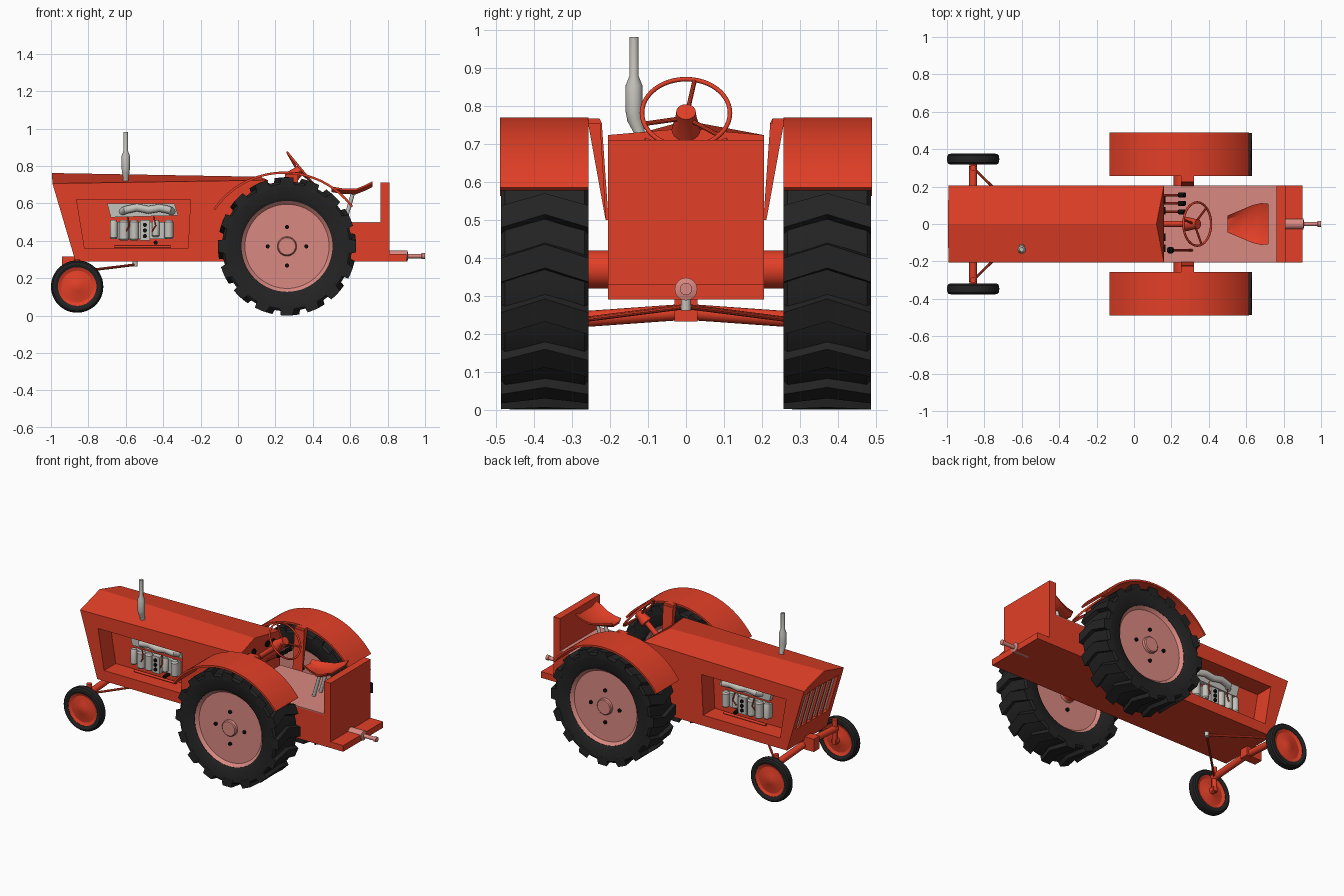
import bpy, bmesh
from math import sin, cos, pi, atan2
from mathutils import Vector

if "Cube" in bpy.data.objects:
    bpy.data.objects.remove(bpy.data.objects["Cube"])


def material(name, rgb):
    m = bpy.data.materials.new(name)
    m.diffuse_color = (*rgb, 1)
    m.use_nodes = True
    m.node_tree.nodes["Principled BSDF"].inputs["Base Color"].default_value = m.diffuse_color
    return m


RED = material("red paint", (0.76, 0.05, 0.02))
PINK = material("pale red", (0.70, 0.25, 0.22))
RUBBER = material("dark rubber", (0.017, 0.017, 0.017))
GRAY = material("light gray metal", (0.56, 0.54, 0.50))
BLACK = material("black", (0.004, 0.004, 0.004))


def build(name, lofts, mat, wrap=False, caps=True):
    """Mesh made of one or more lofts; each loft is a list of closed rings."""
    bm = bmesh.new()
    for rings in lofts:
        vs = [[bm.verts.new(p) for p in ring] for ring in rings]
        n, k = len(vs[0]), len(vs)
        for i in range(k if wrap else k - 1):
            a, b = vs[i], vs[(i + 1) % k]
            for j in range(n):
                bm.faces.new((a[j], a[(j + 1) % n], b[(j + 1) % n], b[j]))
        if caps and not wrap:
            bm.faces.new(vs[0])
            bm.faces.new(vs[-1])
    bmesh.ops.recalc_face_normals(bm, faces=bm.faces)
    me = bpy.data.meshes.new(name)
    bm.to_mesh(me)
    bm.free()
    me.materials.append(mat)
    me.polygons.foreach_set("use_smooth", [True] * len(me.polygons))
    me.set_sharp_from_angle(angle=0.56)
    ob = bpy.data.objects.new(name, me)
    bpy.context.collection.objects.link(ob)
    return ob


def prism(name, pts, y0, y1, mat):
    return build(name, [[[(x, y, z) for x, z in pts] for y in (y0, y1)]], mat)


def box(name, x0, x1, y0, y1, z0, z1, mat):
    return prism(name, [(x0, z0), (x1, z0), (x1, z1), (x0, z1)], y0, y1, mat)


def lathe(name, profile, c, mat, seg=48, wrap=False):
    rings = [[(c[0] + r * cos(2 * pi * i / seg), c[1] + y, c[2] + r * sin(2 * pi * i / seg))
              for i in range(seg)] for r, y in profile]
    return build(name, [rings], mat, wrap)


def tube(name, pts, radii, mat, seg=16):
    pts = [Vector(p) for p in pts]
    if not isinstance(radii, (list, tuple)):
        radii = [radii] * len(pts)
    rings = []
    for i, (p, r) in enumerate(zip(pts, radii)):
        t = (pts[min(i + 1, len(pts) - 1)] - pts[max(i - 1, 0)]).normalized()
        u = t.cross(Vector((0, 1, 0)) if abs(t.y) < 0.9 else Vector((1, 0, 0))).normalized()
        v = t.cross(u)
        rings.append([p + r * (u * cos(2 * pi * j / seg) + v * sin(2 * pi * j / seg)) for j in range(seg)])
    return build(name, [rings], mat)


def front_x(z):  # slanted nose plane
    return -0.869 - (z - 0.29) * 0.2957


# Hood with ridged roof, cut for the side openings and the grille
W = 0.205
hood = build("hood", [[
    [(-0.869, -W, 0.29), (-0.992, -W, 0.706), (-0.995, 0, 0.762), (-0.992, W, 0.706), (-0.869, W, 0.29)],
    [(0.16, -W, 0.29), (0.16, -W, 0.724), (0.12, 0, 0.742), (0.16, W, 0.724), (0.16, W, 0.29)]]], RED)
opening = [(-0.863, 0.62), (-0.254, 0.62), (-0.267, 0.358), (-0.82, 0.358)]
cutters = [prism("side_cutter", opening, s * 0.085, s * 0.3, RED) for s in (-1, 1)]
z0, z1 = 0.42, 0.665
cutters.append(prism("grille_cutter", [(front_x(z0) - 0.05, z0), (front_x(z0) + 0.04, z0),
                                       (front_x(z1) + 0.04, z1), (front_x(z1) - 0.05, z1)], -0.165, 0.165, RED))
bpy.context.view_layer.objects.active = hood
for c in cutters:
    mod = hood.modifiers.new("cut", 'BOOLEAN')
    mod.operation, mod.solver, mod.object = 'DIFFERENCE', 'EXACT', c
    bpy.ops.object.modifier_apply(modifier=mod.name)
    bpy.data.objects.remove(c)
hood.data.set_sharp_from_angle(angle=0.15)


# Grille: gray radiator with upright red bars
def nose_plate(name, d0, d1, y0, y1, mat):
    prism(name, [(front_x(z0) + d0, z0), (front_x(z0) + d1, z0),
                 (front_x(z1) + d1, z1), (front_x(z1) + d0, z1)], y0, y1, mat)


nose_plate("radiator", 0.02, 0.042, -0.165, 0.165, GRAY)
for i in range(5):
    y = -0.11 + i * 0.055
    nose_plate("grille_bar", 0.006, 0.022, y - 0.005, y + 0.005, RED)

# Rear chassis, floor, rear panel, hitch
box("rear_chassis", 0.16, 0.765, -W, W, 0.29, 0.494, RED)
box("floor", 0.161, 0.763, -W, W, 0.494, 0.5, PINK)
box("rear_panel", 0.762, 0.81, -W, W, 0.29, 0.711, RED)
box("hitch_plate", 0.81, 0.90, -W, W, 0.29, 0.33, RED)
tube("drawbar", [(0.80, 0, 0.318), (0.905, 0, 0.318), (0.91, 0, 0.318), (0.98, 0, 0.318), (0.983, 0, 0.318),
                 (1.0, 0, 0.318)], [0.03, 0.03, 0.012, 0.012, 0.016, 0.016], PINK)

# Exhaust stack
tube("exhaust", [(-0.6, -0.12, 0.70), (-0.6, -0.124, 0.735), (-0.6, -0.135, 0.765), (-0.6, -0.137, 0.785),
                 (-0.6, -0.137, 0.855), (-0.6, -0.137, 0.88), (-0.6, -0.137, 0.982)],
     [0.015, 0.015, 0.02, 0.022, 0.022, 0.012, 0.012], GRAY, 20)

# Engine details in both side openings
for s in (-1, 1):
    def cyl(name, x, y0, y1, z, r, mat):
        tube(name, [(x, s * y0, z), (x, s * y1, z)], r, mat)
    box("engine_block", -0.68, -0.35, s * 0.08, s * 0.11, 0.41, 0.50, GRAY)
    prism("cylinder_head", [(-0.70, 0.60), (-0.34, 0.60), (-0.32, 0.535), (-0.68, 0.525)], s * 0.08, s * 0.115, GRAY)
    tube("manifold", [(-0.62, s * 0.10, 0.555), (-0.60, s * 0.135, 0.565), (-0.54, s * 0.14, 0.578),
                      (-0.48, s * 0.14, 0.565), (-0.42, s * 0.14, 0.575), (-0.37, s * 0.135, 0.565),
                      (-0.35, s * 0.10, 0.555)], 0.021, GRAY)
    for x, za, r in ((-0.665, 0.41, 0.02), (-0.61, 0.40, 0.026), (-0.555, 0.40, 0.024),
                     (-0.44, 0.42, 0.02), (-0.37, 0.41, 0.024)):
        tube("engine_can", [(x, s * 0.12, za), (x, s * 0.12, za + 0.008), (x, s * 0.12, 0.50), (x, s * 0.12, 0.51)],
             [r * 0.7, r, r, r * 0.7], GRAY)
    box("valve_plate", -0.525, -0.47, s * 0.1, s * 0.135, 0.40, 0.51, GRAY)
    for z in (0.425, 0.455, 0.485):
        cyl("engine_port", -0.498, 0.13, 0.143, z, 0.011, BLACK)
    cyl("drain_plug", -0.44, 0.085, 0.13, 0.39, 0.011, BLACK)
    tube("engine_rail", [(-0.66, s * 0.12, 0.368), (-0.36, s * 0.12, 0.368)], 0.008, RED)
    for x in (-0.60, -0.46):
        tube("engine_wire", [(x, s * 0.14, 0.45), (x + 0.02, s * 0.148, 0.48), (x + 0.01, s * 0.14, 0.53)],
             0.004, RED, 8)

# Rear wheels, fenders and straps
WX, WZ, R = 0.262, 0.37, 0.37
for s in (-1, 1):
    c = (WX, s * 0.372, WZ)
    lathe("rear_tire", [(0.243, -0.10), (0.26, -0.111), (0.335, -0.115), (0.347, -0.105), (0.347, 0.105),
                        (0.335, 0.115), (0.26, 0.111), (0.243, 0.10)], c, RUBBER, 64, True)
    lugs = []
    for i in range(16):
        rings = []
        for y, da in ((-0.115, 0), (0, 0.1), (0.115, 0)):
            a = 2 * pi * i / 16 - pi / 2 - 0.12 + da
            rings.append([(c[0] + r * cos(a + b), c[1] + y, c[2] + r * sin(a + b))
                          for r, b in ((0.32, 0), (R, 0.03), (R, 0.2), (0.32, 0.25))])
        lugs.append(rings)
    build("rear_tire_lugs", lugs, RUBBER)
    lathe("rear_rim", [(0.045, -0.10), (0.05, -0.095), (0.052, -0.08), (0.225, -0.08), (0.245, -0.1), (0.245, 0.1),
                       (0.225, 0.08), (0.052, 0.08), (0.05, 0.095), (0.045, 0.10)], c, PINK, 64)
    for k in range(4):
        x, z = WX + 0.103 * cos(k * pi / 2), WZ + 0.103 * sin(k * pi / 2)
        tube("wheel_bolt", [(x, s * 0.28, z), (x, s * 0.462, z)], 0.011, BLACK)
    tube("rear_axle", [(WX, s * 0.19, WZ), (WX, s * 0.3, WZ)], 0.05, RED, 24)
    arc = [0.64 + (pi - 0.6 - 0.64) * i / 32 for i in range(33)]
    fender = [(0.247 + r * cos(a), 0.311 + r * sin(a)) for r, seq in ((0.459, arc), (0.447, arc[::-1])) for a in seq]
    prism("fender", fender, s * 0.257, s * 0.49, RED)
    build("fender_strap", [[[(x, s * y, z) for y, z in ((0.204, 0.5), (0.222, 0.755), (0.258, 0.755), (0.258, 0.768),
                                                       (0.228, 0.768), (0.212, 0.5))] for x in (0.25, 0.32)]], RED)

# Front wheels, axle and steering rods
FX = -0.86
box("axle_pivot", -0.94, -0.83, -0.03, 0.03, 0.232, 0.315, RED)
for s in (-1, 1):
    c = (FX, s * 0.347, 0.155)
    lathe("front_tire", [(0.103, -0.022), (0.118, -0.029), (0.13, -0.027), (0.138, -0.018), (0.14, 0),
                         (0.138, 0.018), (0.13, 0.027), (0.118, 0.029), (0.103, 0.022)], c, RUBBER, 48, True)
    lathe("front_rim", [(0.02, -0.024), (0.03, -0.02), (0.085, -0.012), (0.105, -0.021), (0.105, 0.021),
                        (0.085, 0.012), (0.03, 0.02), (0.02, 0.024)], c, RED)
    tube("front_axle", [(FX, 0, 0.258), (FX, s * 0.31, 0.236)], 0.021, RED)
    tube("kingpin", [(FX, s * 0.3, 0.14), (FX, s * 0.3, 0.30)], 0.016, RED)
    tube("stub_axle", [(FX, s * 0.29, 0.155), (FX, s * 0.335, 0.155)], 0.02, RED)
    tube("radius_rod", [(-0.85, s * 0.29, 0.235), (-0.55, 0, 0.272)], 0.007, RED, 10)
tube("rod_pin", [(-0.55, 0, 0.262), (-0.55, 0, 0.295)], 0.013, GRAY)

# Seat: dished pan on two struts
seat = build("seat", [[[(x, y, z + lift) for y, lift in
                        ((-w, 0.018), (-w * 0.6, 0), (w * 0.6, 0), (w, 0.018), (w, 0.008),
                         (w * 0.6, -0.012), (-w * 0.6, -0.012), (-w, 0.008))]
                       for x, z, w in ((0.50, 0.672, 0.045), (0.56, 0.662, 0.07), (0.63, 0.66, 0.10),
                                       (0.68, 0.68, 0.112), (0.72, 0.70, 0.108))]], RED)
for s in (-1, 1):
    tube("seat_strut", [(0.57, s * 0.035, 0.50), (0.615, s * 0.035, 0.655)], 0.011, GRAY)

# Steering wheel and column
hub = Vector((0.338, 0, 0.782))
n = Vector((0.77, 0, 0.64)).normalized()
up = Vector((-n.z, 0, n.x))
bpy.ops.mesh.primitive_torus_add(location=hub, rotation=(0, atan2(n.x, n.z), 0), major_radius=0.116,
                                 minor_radius=0.006, major_segments=48, minor_segments=10)
ring = bpy.context.object
ring.name = "steering_wheel"
ring.data.materials.append(RED)
ring.data.polygons.foreach_set("use_smooth", [True] * len(ring.data.polygons))
for k in range(3):
    a = 2 * pi * k / 3 + 0.2
    tube("wheel_spoke", [hub - n * 0.02, hub + 0.116 * (up * cos(a) + Vector((0, 1, 0)) * sin(a))], 0.006, RED, 10)
tube("steering_column", [hub - n * 0.24, hub - n * 0.075, hub - n * 0.07, hub - n * 0.02, hub + n * 0.005],
     [0.016, 0.016, 0.038, 0.028, 0.026], RED, 20)

# Dashboard gauges and levers
for y, z in ((-0.13, 0.68), (-0.07, 0.69), (0.07, 0.69), (0.13, 0.68)):
    tube("gauge", [(0.15, y, z), (0.168, y, z)], 0.02, BLACK)
for y in (0.065, 0.11, 0.155):
    tube("lever", [(0.155, y, 0.58), (0.25, y, 0.64)], 0.007, RED, 10)
    tube("lever_grip", [(0.24, y, 0.634), (0.272, y, 0.654)], 0.013, BLACK)
tube("gear_lever", [(0.31, -0.14, 0.50), (0.20, -0.14, 0.66)], 0.006, RED, 10)
tube("gear_knob", [(0.207, -0.14, 0.65), (0.2, -0.14, 0.66), (0.19, -0.14, 0.674), (0.183, -0.14, 0.684)],
     [0.01, 0.018, 0.018, 0.009], BLACK)
